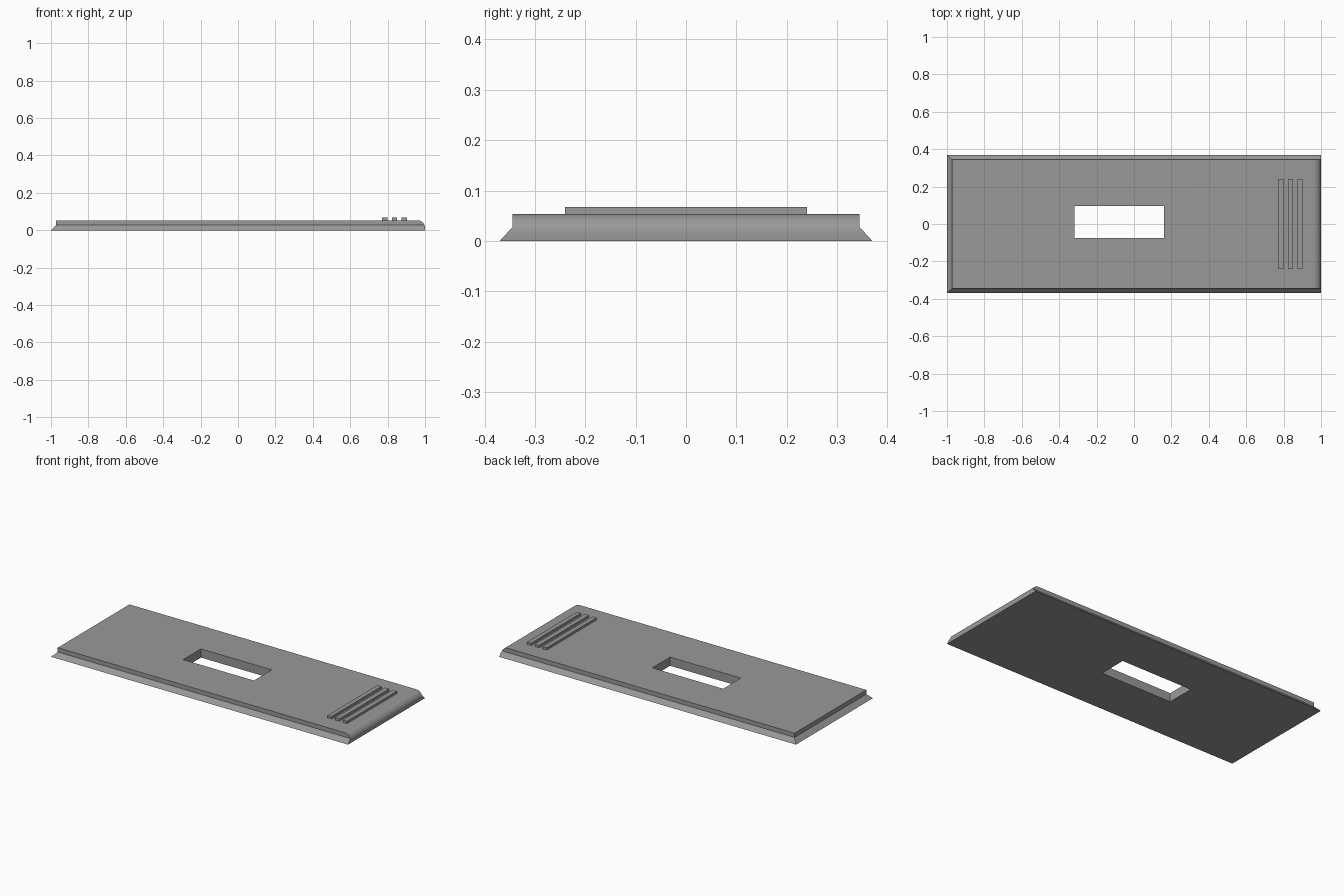
import bpy, bmesh, math

if "Cube" in bpy.data.objects:
    bpy.data.objects.remove(bpy.data.objects["Cube"])

grey = bpy.data.materials.new("plain grey")
grey.diffuse_color = (0.32, 0.32, 0.32, 1)
grey.use_nodes = True
grey.node_tree.nodes["Principled BSDF"].inputs["Base Color"].default_value = grey.diffuse_color


def loft(name, rings):
    """Closed solid from a stack of equal-length point loops."""
    bm = bmesh.new()
    loops = [[bm.verts.new(p) for p in ring] for ring in rings]
    for a, b in zip(loops, loops[1:]):
        n = len(a)
        for i in range(n):
            j = (i + 1) % n
            bm.faces.new((a[i], a[j], b[j], b[i]))
    bm.faces.new(loops[0][::-1])
    bm.faces.new(loops[-1])
    bmesh.ops.recalc_face_normals(bm, faces=bm.faces)
    mesh = bpy.data.meshes.new(name)
    bm.to_mesh(mesh)
    bm.free()
    ob = bpy.data.objects.new(name, mesh)
    bpy.context.collection.objects.link(ob)
    mesh.materials.append(grey)
    return ob


def rect(x0, x1, y0, y1, z):
    return [(x0, y0, z), (x1, y0, z), (x1, y1, z), (x0, y1, z)]


def cut(ob, tool, mode):
    tool.hide_render = True
    tool.hide_viewport = True
    mod = ob.modifiers.new(tool.name, 'BOOLEAN')
    mod.operation, mod.solver, mod.object = mode, 'EXACT', tool


TOP, MID, R = 0.053, 0.027, 0.04

# Cover plate: flared lower edge on three sides, straight upper edge
plate = loft("cover_plate", [
    rect(-1, 1, -0.37, 0.37, 0),
    rect(-0.973, 1, -0.345, 0.345, MID),
    rect(-0.973, 1, -0.345, 0.345, TOP)])

# Rounded end: quarter-round side profile that trims the plate
profile = [(-1.2, -0.1), (1, -0.1)]
for i in range(13):
    a = math.radians(90 * i / 12)
    profile.append((1 - R + R * math.cos(a), TOP - R + R * math.sin(a)))
profile.append((-1.2, TOP))
trim = loft("round_end_trim", [[(x, y, z) for x, z in profile] for y in (-0.5, 0.5)])
cut(plate, trim, 'INTERSECT')

# Rectangular window through the plate
window = loft("window_cutter", [rect(-0.317, 0.16, -0.075, 0.096, z) for z in (-0.1, 0.2)])
cut(plate, window, 'DIFFERENCE')

# Apply the cuts, then smooth only the rounded end
bpy.context.view_layer.objects.active = plate
plate.select_set(True)
for mod in list(plate.modifiers):
    bpy.ops.object.modifier_apply(modifier=mod.name)
for tool in (trim, window):
    bpy.data.objects.remove(tool)
bpy.ops.object.shade_smooth_by_angle(angle=math.radians(20))

# Three raised grip ribs
for i in range(3):
    x = 0.77 + 0.0525 * i
    loft(f"grip_rib_{i + 1}", [rect(x, x + 0.028, -0.24, 0.24, z) for z in (TOP - 0.01, 0.067)])
